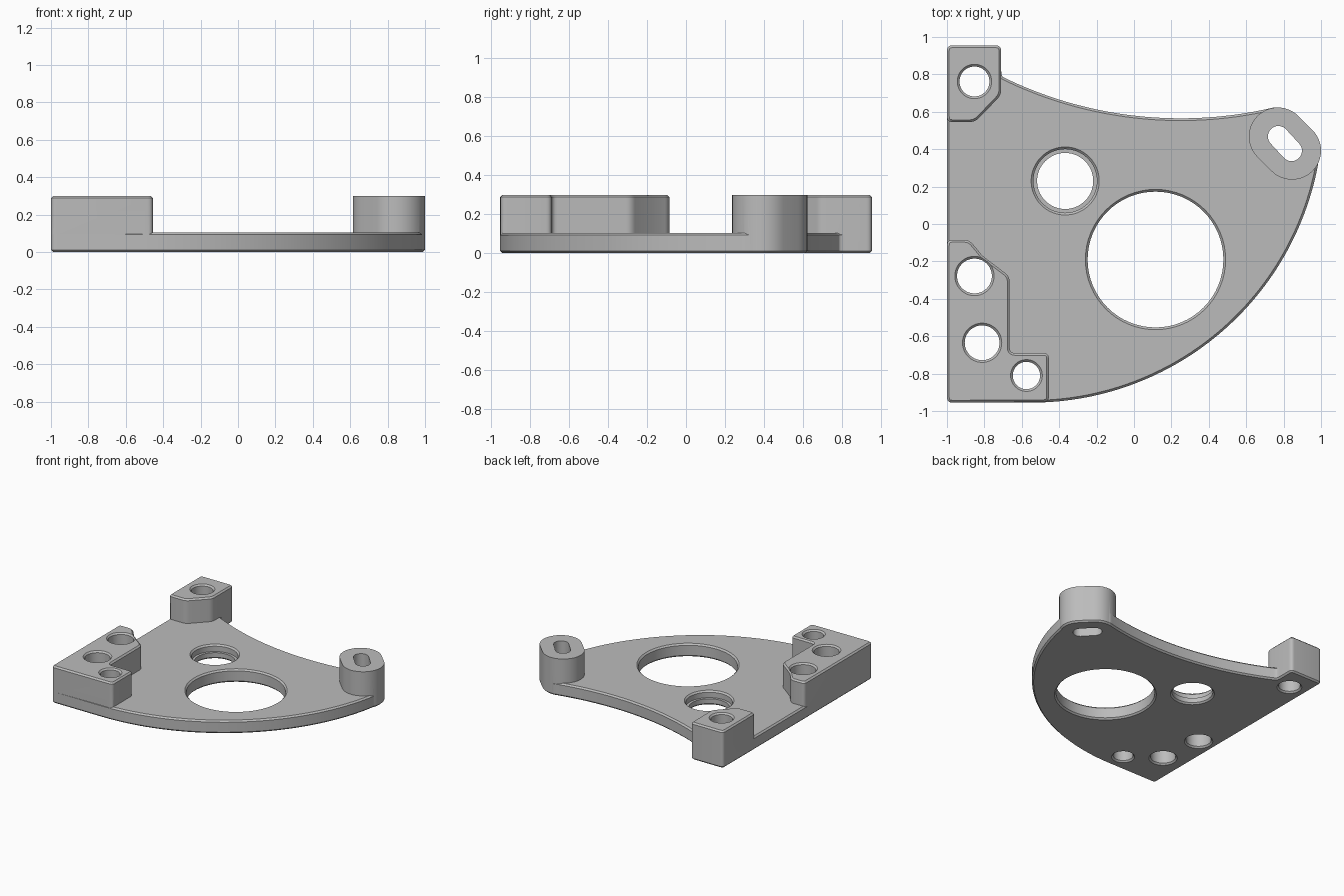
import bpy, bmesh, math
from mathutils import Vector

if "Cube" in bpy.data.objects:
    bpy.data.objects.remove(bpy.data.objects["Cube"])

CHAMFER = 0.012
PLATE_TOP, BOSS_TOP = 0.105, 0.3

grey = bpy.data.materials.new("machined grey")
grey.use_nodes = True
grey.diffuse_color = (0.5, 0.5, 0.5, 1)
grey.node_tree.nodes["Principled BSDF"].inputs["Base Color"].default_value = grey.diffuse_color


def finish(name, bm):
    bmesh.ops.recalc_face_normals(bm, faces=bm.faces)
    mesh = bpy.data.meshes.new(name)
    bm.to_mesh(mesh)
    bm.free()
    mesh.materials.append(grey)
    obj = bpy.data.objects.new(name, mesh)
    bpy.context.collection.objects.link(obj)
    return obj


def arc(cx, cy, r, start, end, steps):
    """Points on a circle between two angles."""
    angles = [start + (end - start) * i / steps for i in range(steps + 1)]
    return [(cx + r * math.cos(a), cy + r * math.sin(a)) for a in angles]


def rounded(points, r=0.03):
    """Round only the sharp corners of an outline."""
    out = []
    pts = [Vector(p) for p in points]
    for i, p in enumerate(pts):
        a, b = pts[i - 1] - p, pts[(i + 1) % len(pts)] - p
        if math.pi - a.angle(b) < 0.3:
            out.append(p)
            continue
        p0 = p + a.normalized() * min(r, a.length * 0.4)
        p1 = p + b.normalized() * min(r, b.length * 0.4)
        for k in range(6):
            t = k / 5
            out.append(p0 * (1 - t) ** 2 + p * 2 * t * (1 - t) + p1 * t * t)
    return out


def stadium(cx, cy, dx, dy, r):
    """Slot outline with round ends at the centre plus and minus (dx, dy)."""
    a = math.atan2(dy, dx)
    h = math.pi / 2
    return (arc(cx + dx, cy + dy, r, a - h, a + h, 24)
            + arc(cx - dx, cy - dy, r, a + h, a + 3 * h, 24))


def prism(name, outline, z0, z1, bevel_bottom=False, bevel_top=False):
    """Upright extrusion with optional chamfered rims."""
    bm = bmesh.new()
    low = bm.faces.new([bm.verts.new((p[0], p[1], z0)) for p in outline])
    high = bm.faces.new([bm.verts.new((p[0], p[1], z1)) for p in outline])
    lv, hv = list(low.verts), list(high.verts)
    for i in range(len(lv)):
        bm.faces.new((lv[i - 1], lv[i], hv[i], hv[i - 1]))
    bmesh.ops.recalc_face_normals(bm, faces=bm.faces)
    rims = (list(low.edges) if bevel_bottom else []) + (list(high.edges) if bevel_top else [])
    if rims:
        bmesh.ops.bevel(bm, geom=rims, offset=CHAMFER, offset_type='OFFSET',
                        segments=1, affect='EDGES', clamp_overlap=False)
    return finish(name, bm)


def lathe(name, x, y, profile, sides=64):
    """Closed turned solid from (radius, z) pairs."""
    bm = bmesh.new()
    rings = [[bm.verts.new((*p, z)) for p in arc(x, y, r, 0, 2 * math.pi, sides)[:-1]]
             for r, z in profile]
    for a, b in zip(rings, rings[1:]):
        for i in range(sides):
            bm.faces.new((a[i - 1], a[i], b[i], b[i - 1]))
    bm.faces.new(rings[0])
    bm.faces.new(rings[-1])
    return finish(name, bm)


def hole(name, x, y, r, top):
    """Through-hole cutter, countersunk at both ends."""
    wide = r + CHAMFER + 0.01
    return lathe(name, x, y, [(wide, -0.01), (r, CHAMFER), (r, top - CHAMFER), (wide, top + 0.01)])


def combine(target, tool, operation):
    mod = target.modifiers.new(tool.name, 'BOOLEAN')
    mod.operation, mod.solver, mod.object = operation, 'EXACT', tool
    bpy.context.view_layer.objects.active = target
    bpy.ops.object.modifier_apply(modifier=mod.name)
    bpy.data.objects.remove(tool)


# Base plate: straight left edge, bulging front arc, hollow rear arc
fx, fy, fr = -0.55, 0.606, 1.561
bx, by, br = 0.25, 2.725, 2.16
front_arc = arc(fx, fy, fr, -math.pi / 2, math.asin((0.335 - fy) / fr), 60)
rear_arc = arc(bx, by, br, -math.acos((0.76 - bx) / br), -math.acos((-0.71 - bx) / br), 48)
outline = [(-1, -0.955)] + front_arc + rear_arc + [(-0.71, 0.955), (-1, 0.955)]
plate = prism("mounting_plate", rounded(outline), 0, PLATE_TOP, True, True)

# Raised bosses
rear_boss = prism("rear_boss", rounded([
    (-1, 0.545), (-0.85, 0.545), (-0.71, 0.69), (-0.71, 0.955), (-1, 0.955)]),
    0.05, BOSS_TOP, bevel_top=True)
front_boss = prism("front_boss", rounded([
    (-1, -0.955), (-0.455, -0.952), (-0.455, -0.69), (-0.665, -0.69),
    (-0.665, -0.28), (-0.81, -0.17), (-0.88, -0.085), (-1, -0.085)]),
    0.05, BOSS_TOP, bevel_top=True)
slot_boss = prism("slot_boss", stadium(0.807, 0.43, 0.038, -0.038, 0.155),
                  0, BOSS_TOP, bevel_bottom=True)
for boss in (rear_boss, front_boss, slot_boss):
    combine(plate, boss, 'UNION')

# Holes: bolt holes, large opening, stepped bore, slot
cutters = [
    hole("rear_bolt_hole", -0.853, 0.762, 0.08, BOSS_TOP),
    hole("upper_bolt_hole", -0.853, -0.278, 0.093, BOSS_TOP),
    hole("middle_bolt_hole", -0.812, -0.635, 0.093, BOSS_TOP),
    hole("corner_bolt_hole", -0.575, -0.81, 0.073, BOSS_TOP),
    hole("large_opening", 0.115, -0.19, 0.363, PLATE_TOP),
    lathe("stepped_bore", -0.368, 0.23, [
        (0.172, -0.01), (0.15, CHAMFER), (0.15, 0.05), (0.17, 0.05),
        (0.17, PLATE_TOP - CHAMFER), (0.192, PLATE_TOP + 0.01)]),
    prism("slot", stadium(0.807, 0.43, 0.035, -0.038, 0.056), -0.1, 0.5),
]
for cutter in cutters:
    combine(plate, cutter, 'DIFFERENCE')

# Smooth curved walls, crisp chamfers
bpy.ops.object.select_all(action='DESELECT')
plate.select_set(True)
bpy.context.view_layer.objects.active = plate
bpy.ops.object.shade_smooth_by_angle(angle=math.radians(25))
